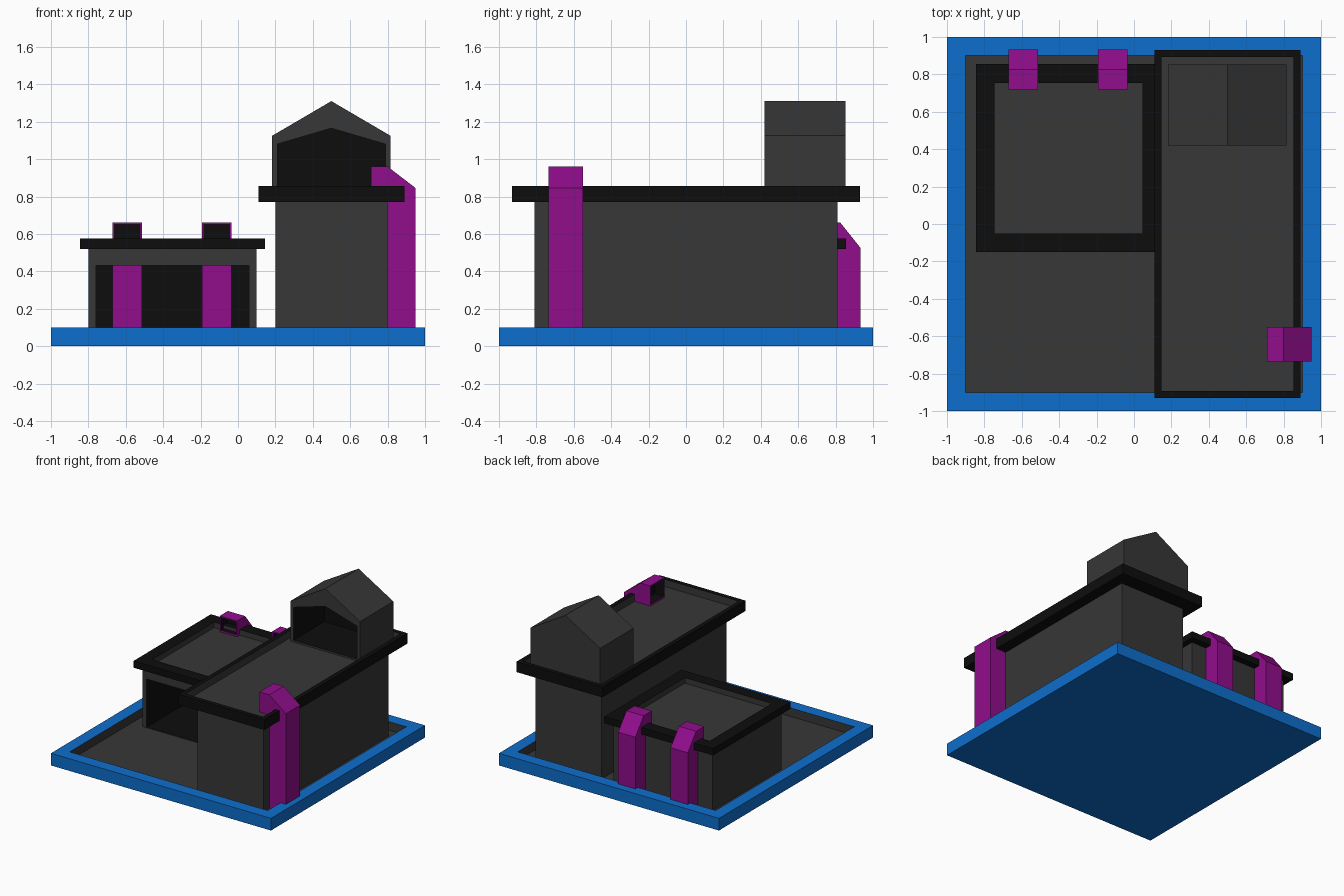
import bpy, bmesh

if "Cube" in bpy.data.objects:
    bpy.data.objects.remove(bpy.data.objects["Cube"])


def material(name, r, g, b):
    m = bpy.data.materials.new(name)
    m.diffuse_color = (r, g, b, 1)
    m.use_nodes = True
    m.node_tree.nodes["Principled BSDF"].inputs["Base Color"].default_value = m.diffuse_color
    return m


GREY = material("dark_grey", 0.038, 0.038, 0.038)
BLACK = material("black", 0.004, 0.004, 0.004)
BLUE = material("blue", 0.004, 0.156, 0.61)
PURPLE = material("purple", 0.283, 0.004, 0.262)
FLOOR = 0.03


def loft(name, rings, outer_mat, inner_mat=None):
    """Join rings of points and cap both ends; the last two rings form a pocket."""
    bm = bmesh.new()
    loops = [[bm.verts.new(p) for p in ring] for ring in rings]
    n = len(loops[0])
    bm.faces.new(loops[0])
    for k, (a, b) in enumerate(zip(loops, loops[1:])):
        for i in range(n):
            j = (i + 1) % n
            f = bm.faces.new((a[i], a[j], b[j], b[i]))
            f.material_index = int(inner_mat is not None and k == len(loops) - 2)
    bm.faces.new(loops[-1]).material_index = int(inner_mat is not None)
    bmesh.ops.recalc_face_normals(bm, faces=bm.faces)
    mesh = bpy.data.meshes.new(name)
    bm.to_mesh(mesh)
    bm.free()
    mesh.materials.append(outer_mat)
    if inner_mat:
        mesh.materials.append(inner_mat)
    obj = bpy.data.objects.new(name, mesh)
    bpy.context.collection.objects.link(obj)
    return obj


def rect(x0, x1, y0, y1, z):
    return [(x0, y0, z), (x1, y0, z), (x1, y1, z), (x0, y1, z)]


def tray(name, x0, x1, y0, y1, z0, z1, rim, depth, mat):
    """Slab with a raised rim around a sunken grey floor."""
    inner = (x0 + rim, x1 - rim, y0 + rim, y1 - rim)
    loft(name, [rect(x0, x1, y0, y1, z0), rect(x0, x1, y0, y1, z1),
                rect(*inner, z1), rect(*inner, z1 - depth)], mat, GREY)


def at_y(profile, y):
    return [(x, y, z) for x, z in profile]


def box_profile(x0, x1, z0, z1):
    return [(x0, z0), (x1, z0), (x1, z1), (x0, z1)]


def gable(x0, x1, z0, eave, peak):
    return [(x0, z0), (x1, z0), (x1, eave), ((x0 + x1) / 2, peak), (x0, eave)]


def open_room(name, outer, inner, front, back, inner_back):
    """Room with an opening in its front wall and a black interior."""
    loft(name, [at_y(outer, back), at_y(outer, front),
                at_y(inner, front), at_y(inner, inner_back)], GREY, BLACK)


def duct(name, along_x, v0, v1, u, tops, mouth_z):
    """Upright duct with a sloped outer shoulder and a mouth facing the roof."""
    def ring(at, a, b, z0, z1):
        pts = [(a, z0), (b, z0), (b, z1), (a, z1)]
        return [(at, v, z) if along_x else (v, at, z) for v, z in pts]
    inner_end, shoulder, outer_end = u
    high, low = tops
    t = 0.01
    mouth = (v0 + t, v1 - t, mouth_z, high - t)
    loft(name, [ring(outer_end, v0, v1, FLOOR, low),
                ring(shoulder, v0, v1, FLOOR, high),
                ring(inner_end, v0, v1, FLOOR, high),
                ring(inner_end, *mouth),
                ring(inner_end + 0.08, *mouth)], PURPLE, BLACK)


# Base plate with raised border
tray("base", -1, 1, -1, 1, 0, 0.10, 0.10, 0.10 - FLOOR, BLUE)

# Low open-fronted building and its roof
open_room("low_building", box_profile(-0.80, 0.10, FLOOR, 0.53),
          box_profile(-0.76, 0.06, FLOOR + 0.005, 0.43), -0.10, 0.80, 0.76)
tray("low_roof", -0.845, 0.145, -0.15, 0.855, 0.52, 0.575, 0.10, 0.045, BLACK)

# Tall building and its roof
loft("tall_building", [rect(0.20, 0.80, -0.81, 0.81, z) for z in (FLOOR, 0.78)], GREY)
tray("tall_roof", 0.11, 0.89, -0.93, 0.93, 0.77, 0.855, 0.037, 0.06, BLACK)

# Gabled hut on the tall roof
open_room("rooftop_hut", gable(0.183, 0.815, 0.795, 1.125, 1.31),
          gable(0.21, 0.788, 0.81, 1.08, 1.165), 0.42, 0.853, 0.82)

# Two rear ducts and one side duct
for side, x in (("left", -0.67), ("right", -0.193)):
    duct("rear_duct_" + side, False, x, x + 0.157, (0.72, 0.825, 0.933),
         (0.66, 0.525), 0.545)
duct("side_duct", True, -0.735, -0.55, (0.71, 0.80, 0.95), (0.96, 0.845), 0.81)
